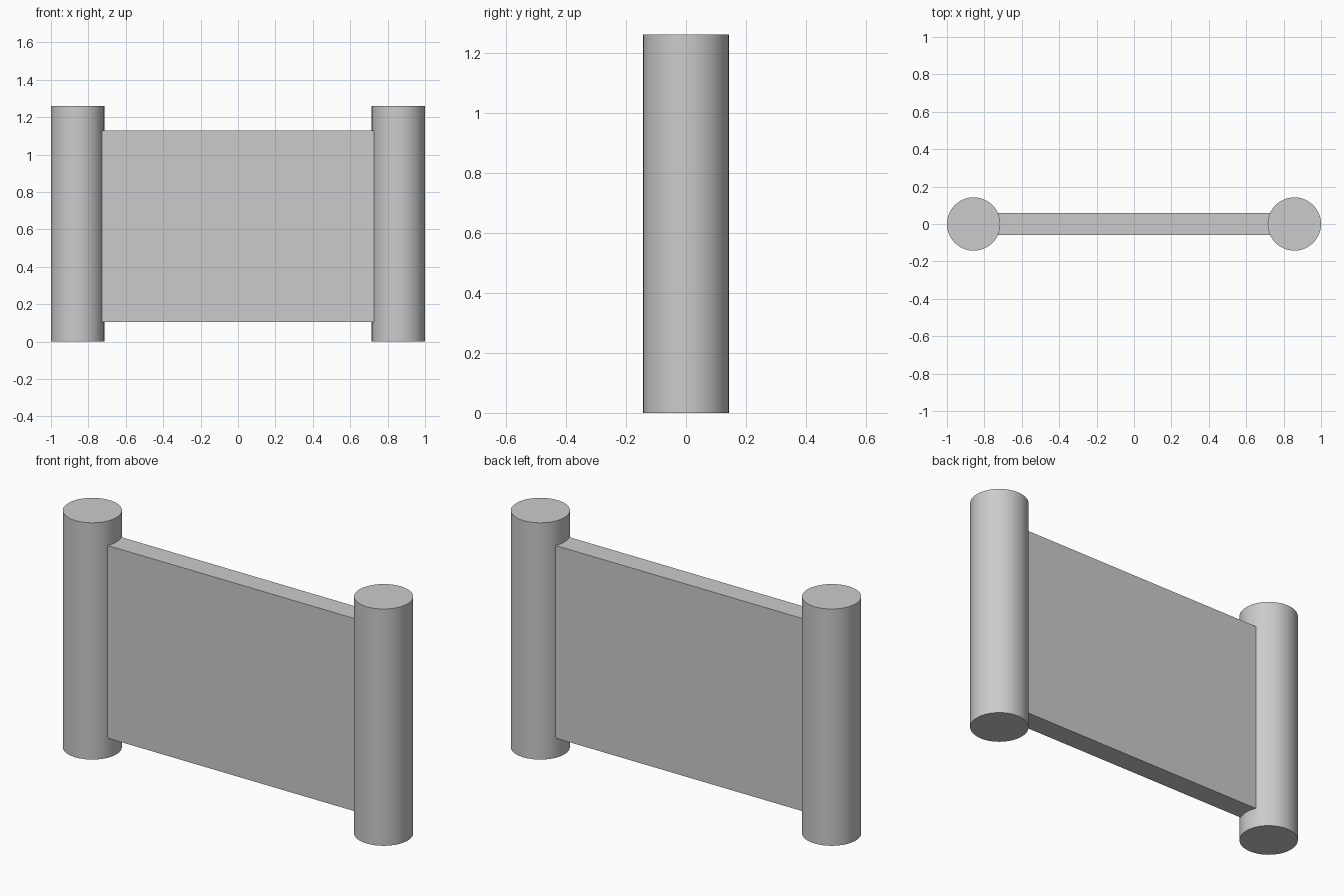
import bpy

if "Cube" in bpy.data.objects:
    bpy.data.objects.remove(bpy.data.objects["Cube"])

RADIUS, HEIGHT, POST_X = 0.1425, 1.26, 0.8575


def add_post(name, x):
    bpy.ops.mesh.primitive_cylinder_add(vertices=64, radius=RADIUS, depth=HEIGHT,
                                        location=(x, 0, HEIGHT / 2))
    post = bpy.context.object
    post.name = name
    bpy.ops.object.shade_smooth_by_angle()


# Round end posts
add_post("left_post", -POST_X)
add_post("right_post", POST_X)

# Flat panel, its ends just set into the posts
z0, z1, half_thickness, half_length = 0.105, 1.13, 0.058, 0.73
bpy.ops.mesh.primitive_cube_add(size=1, location=(0, 0, (z0 + z1) / 2))
panel = bpy.context.object
panel.name = "panel"
panel.scale = (2 * half_length, 2 * half_thickness, z1 - z0)
bpy.ops.object.transform_apply(location=False, rotation=False, scale=True)
